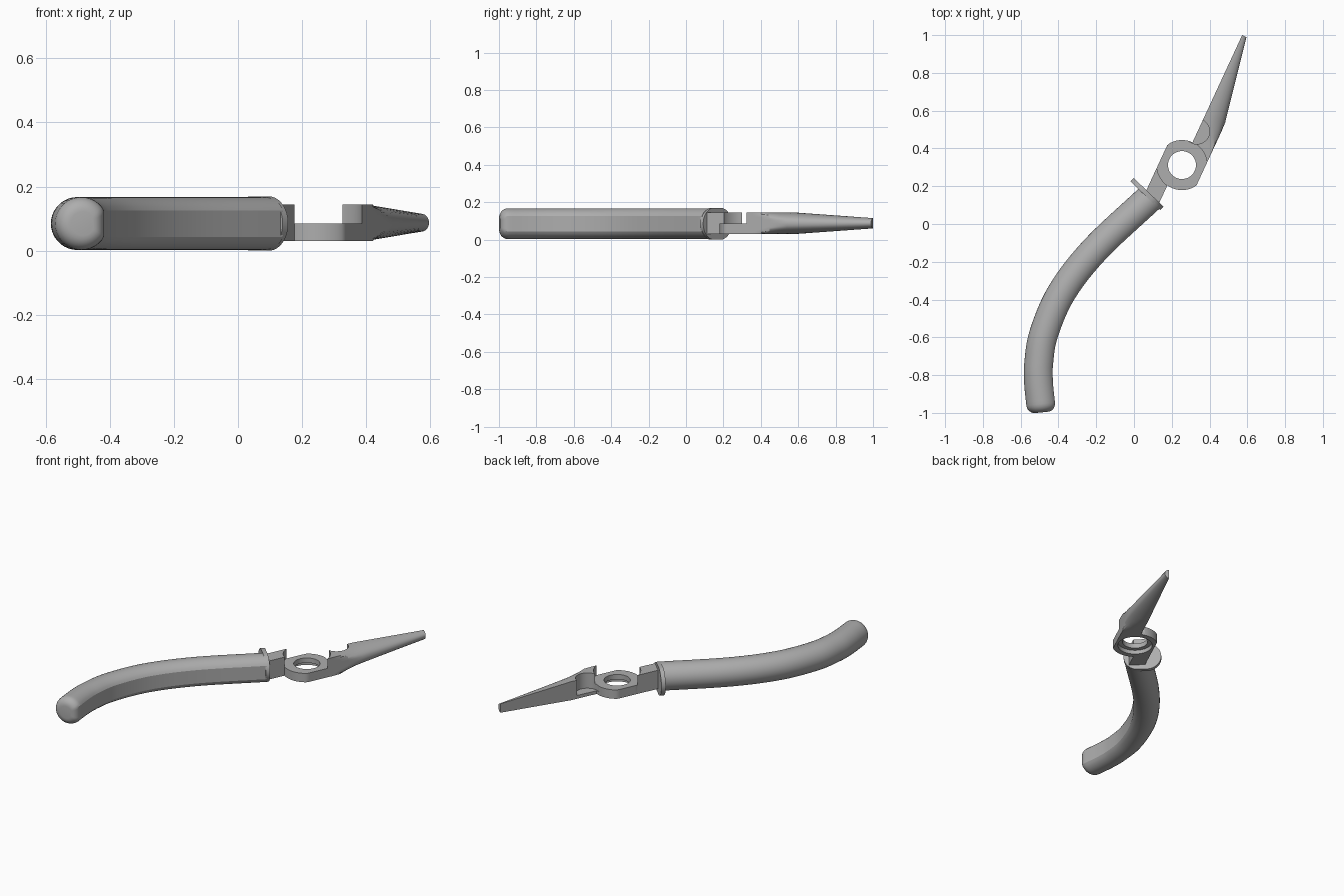
import bpy, bmesh
from math import sin, cos, radians, pi
from mathutils import Vector, Matrix

cube = bpy.data.objects.get("Cube")
if cube:
    bpy.data.objects.remove(cube, do_unlink=True)

steel = bpy.data.materials.new("plain_grey")
steel.use_nodes = True
grey = (0.42, 0.42, 0.42, 1)
steel.diffuse_color = grey
steel.node_tree.nodes["Principled BSDF"].inputs["Base Color"].default_value = grey

MID = 0.0875               # mid height of the metal part
LOW, STEP, TOP = 0.03, 0.085, 0.145
FLAT = 0.115               # half width of the metal part
PIVOT = Matrix.Translation((0.254, 0.312, 0)) @ Matrix.Rotation(radians(-24.85), 4, 'Z')


def loft(name, rings, matrix=Matrix()):
    """Skin a list of equal-length closed rings and cap both ends."""
    bm = bmesh.new()
    rows = [[bm.verts.new(matrix @ Vector(p)) for p in ring] for ring in rings]
    n = len(rows[0])
    for a, b in zip(rows, rows[1:]):
        for i in range(n):
            j = (i + 1) % n
            bm.faces.new((a[i], a[j], b[j], b[i]))
    bm.faces.new(rows[0][::-1])
    bm.faces.new(rows[-1])
    bmesh.ops.remove_doubles(bm, verts=bm.verts, dist=0.0003)
    bmesh.ops.recalc_face_normals(bm, faces=bm.faces)
    mesh = bpy.data.meshes.new(name)
    bm.to_mesh(mesh)
    bm.free()
    obj = bpy.data.objects.new(name, mesh)
    bpy.context.collection.objects.link(obj)
    mesh.materials.append(steel)
    return obj


def prism(name, outline, z0, z1):
    return loft(name, [[(x, y, z) for x, y in outline] for z in (z0, z1)], PIVOT)


def circle(r, cx=0, cy=0, n=64, clip=9):
    pts = [(r * cos(2 * pi * i / n), r * sin(2 * pi * i / n)) for i in range(n)]
    return [(cx + max(-clip, min(clip, x)), cy + y) for x, y in pts]


def boolean(obj, other, operation):
    mod = obj.modifiers.new("bool", 'BOOLEAN')
    mod.operation, mod.solver, mod.object = operation, 'EXACT', other
    bpy.context.view_layer.objects.active = obj
    bpy.ops.object.modifier_apply(modifier=mod.name)
    bpy.data.objects.remove(other, do_unlink=True)


def smooth(obj, angle):
    bpy.ops.object.select_all(action='DESELECT')
    obj.select_set(True)
    bpy.context.view_layer.objects.active = obj
    bpy.ops.object.shade_smooth_by_angle(angle=radians(angle))


# Jaw: half-elliptical taper that blends into a square block at the pivot
def jaw_ring(s, w, h):
    ring = []
    for i in range(25):
        t = -pi / 2 + pi * i / 24
        z = max(LOW - MID, min(TOP - MID, h * sin(t)))
        ring.append((min(FLAT, max(0, w * cos(t))), s, MID + z))
    return ring


jaw_sizes = [(0.03, 0.30, 0.15), (0.10, 0.20, 0.10), (0.15, 0.16, 0.08),
             (0.20, 0.138, 0.069), (0.25, 0.124, 0.062),
             (0.30, 0.113, 0.0575), (0.758, 0.025, 0.0275)]
body = loft("jaw_and_pivot", [jaw_ring(*size) for size in jaw_sizes], PIVOT)

# Neck bar running back into the handle
neck = prism("neck", [(-FLAT, -0.25), (-0.025, -0.25), (-0.025, 0), (-FLAT, 0)], LOW, TOP)
boolean(body, neck, 'UNION')

# Upper half cleared for the mating part, then the pivot ring
boolean(body, prism("clearance", circle(0.133), STEP, 0.3), 'DIFFERENCE')
boolean(body, prism("ring", circle(0.1325, clip=FLAT), LOW, STEP), 'UNION')
boolean(body, prism("hole", circle(0.074), -0.1, 0.3), 'DIFFERENCE')
boolean(body, prism("counterbore", circle(0.1), -0.1, 0.055), 'DIFFERENCE')

# Round pocket at the root of the jaw
boolean(body, prism("pocket", circle(0.067, -0.003, 0.195), 0.05, 0.3), 'DIFFERENCE')
smooth(body, 25)

# Handle: round outside, flattened inside, swept along a bent path
RAD, CZ = 0.0825, 0.085
path = [Vector(p) for p in [(-0.488, -0.952), (-0.499, -0.84), (-0.498, -0.735),
                            (-0.471, -0.58), (-0.376, -0.363), (-0.199, -0.136),
                            (0.092, 0.137)]]


def spline(points, steps):
    pts = [2 * points[0] - points[1]] + points + [2 * points[-1] - points[-2]]
    out = []
    for a, b, c, d in zip(pts, pts[1:], pts[2:], pts[3:]):
        for i in range(steps):
            t = i / steps
            out.append(0.5 * (2 * b + (c - a) * t + (2 * a - 5 * b + 4 * c - d) * t ** 2
                              + (3 * b - a - 3 * c + d) * t ** 3))
    return out + [points[-1]]


def handle_ring(p, direction, scale=1):
    d = direction.normalized()
    ring = []
    for i in range(36):
        t = 2 * pi * i / 36
        u = min(RAD * cos(t), 0.07) * scale
        ring.append((p.x + d.y * u, p.y - d.x * u, CZ + RAD * sin(t) * scale))
    return ring


line = spline(path, 6)
start = (line[1] - line[0]).normalized()
FILLET = 0.045
rings = []
for k in range(6):                      # rounded end
    t = pi / 2 * (1 - k / 6)
    rings.append(handle_ring(line[0] - start * FILLET * sin(t), start,
                             1 - FILLET / RAD * (1 - cos(t))))
for i, p in enumerate(line):
    rings.append(handle_ring(p, line[min(i + 1, len(line) - 1)] - line[max(i - 1, 0)]))
smooth(loft("handle_grip", rings), 25)

# Collar: thin guard plate, longer on the outer side
along, across = Vector((0.69, 0.72)).normalized(), Vector((0.72, -0.69)).normalized()


def collar_ring(offset):
    ring = []
    for i in range(40):
        t = 2 * pi * (i + 0.5) / 40
        u = 0.085 * cos(t) + (0.005 if cos(t) > 0 else -0.045)
        p = Vector((0.083, 0.145)) + across * u + along * offset
        ring.append((p.x, p.y, CZ + 0.085 * sin(t)))
    return ring


smooth(loft("collar", [collar_ring(-0.0125), collar_ring(0.0125)]), 30)
